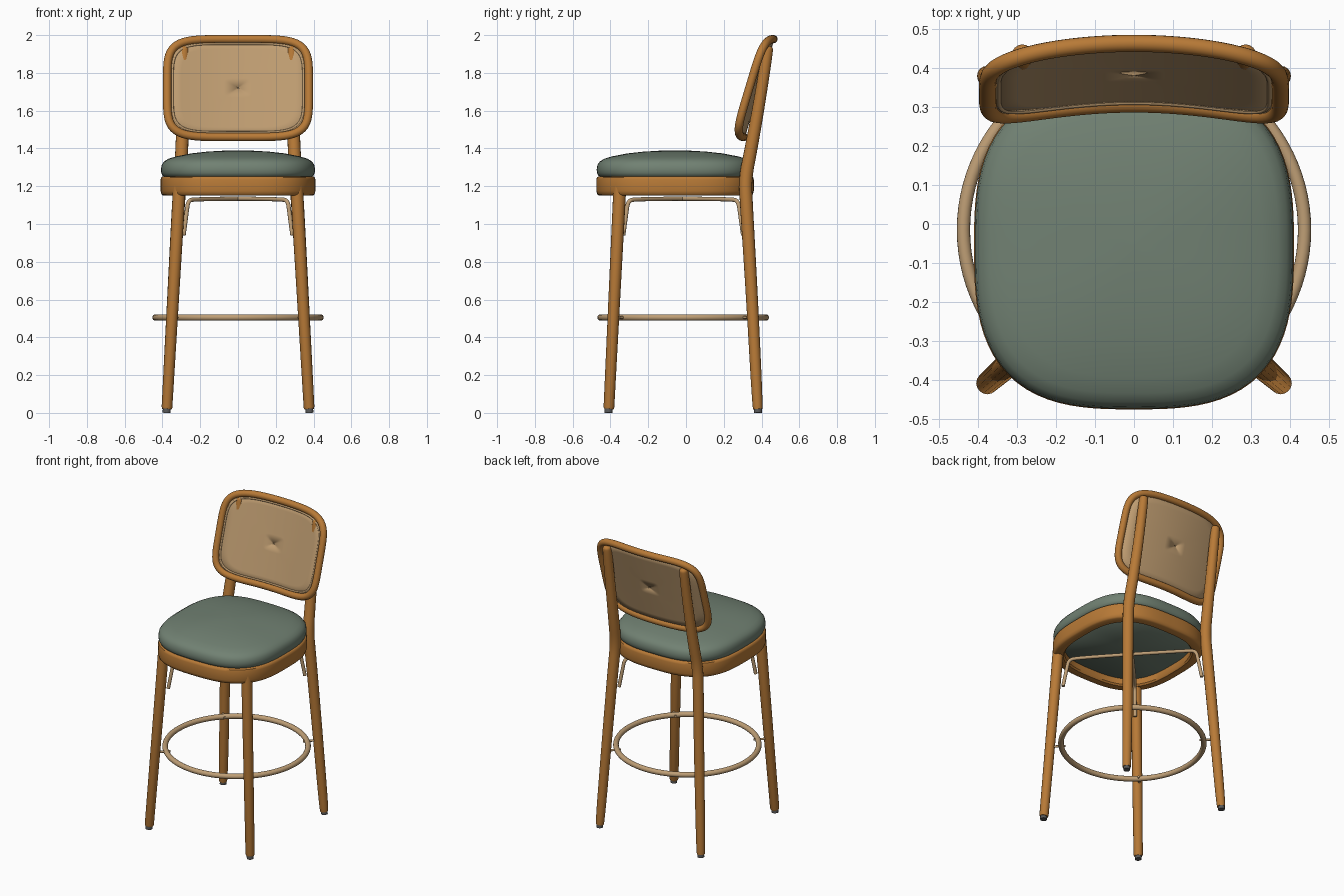
import bpy, bmesh, math
from mathutils import Vector

if "Cube" in bpy.data.objects:
    bpy.data.objects.remove(bpy.data.objects["Cube"])


def material(name, rgb):
    m = bpy.data.materials.new(name)
    m.diffuse_color = (*rgb, 1)
    m.use_nodes = True
    m.node_tree.nodes["Principled BSDF"].inputs["Base Color"].default_value = m.diffuse_color
    return m


WOOD = material("warm oak", (0.48, 0.195, 0.038))
CANE = material("woven cane", (0.52, 0.335, 0.165))
ROD = material("pale brass", (0.52, 0.345, 0.18))
GREEN = material("sage fabric", (0.165, 0.22, 0.17))
GREY = material("grey glide", (0.10, 0.10, 0.10))


def finish(name, mesh, mat, angle=40):
    ob = bpy.data.objects.new(name, mesh)
    bpy.context.collection.objects.link(ob)
    mesh.materials.clear()
    mesh.materials.append(mat)
    bpy.ops.object.select_all(action='DESELECT')
    ob.select_set(True)
    bpy.context.view_layer.objects.active = ob
    bpy.ops.object.shade_smooth_by_angle(angle=math.radians(angle))
    return ob


def tube(name, pts, radius, mat, radii=None, closed=False, smooth=False):
    """Round bar swept along a path, turned into a mesh."""
    cu = bpy.data.curves.new(name, 'CURVE')
    cu.dimensions = '3D'
    cu.bevel_depth = radius
    cu.bevel_resolution = 6
    cu.use_fill_caps = True
    sp = cu.splines.new('NURBS' if smooth else 'POLY')
    sp.points.add(len(pts) - 1)
    for i, p in enumerate(pts):
        sp.points[i].co = (*p, 1)
        sp.points[i].radius = radii[i] if radii else 1
    sp.use_cyclic_u = closed
    if smooth:
        sp.order_u = 3
        sp.use_endpoint_u = True
        sp.resolution_u = 8
    tmp = bpy.data.objects.new(name + "_path", cu)
    bpy.context.collection.objects.link(tmp)
    dg = bpy.context.evaluated_depsgraph_get()
    mesh = bpy.data.meshes.new_from_object(tmp.evaluated_get(dg))
    bpy.data.objects.remove(tmp)
    bm = bmesh.new()
    bm.from_mesh(mesh)
    bmesh.ops.recalc_face_normals(bm, faces=bm.faces)
    bm.to_mesh(mesh)
    bm.free()
    return finish(name, mesh, mat)


def superellipse(a, b, n, count=96):
    out = []
    for i in range(count):
        t = 2 * math.pi * i / count
        c, s = math.cos(t), math.sin(t)
        k = (abs(c) ** n + abs(s) ** n) ** (-1 / n)
        out.append((a * c * k, b * s * k))
    return out


def rings(name, loops, mat, closed=False, caps=False, solid=0, angle=40):
    """Skin between successive loops of points."""
    bm = bmesh.new()
    vs = [[bm.verts.new(p) for p in loop] for loop in loops]
    n = len(vs[0])
    for j in range(len(vs) if closed else len(vs) - 1):
        a, b = vs[j], vs[(j + 1) % len(vs)]
        for i in range(n):
            bm.faces.new((a[i], a[(i + 1) % n], b[(i + 1) % n], b[i]))
    if caps:
        bm.faces.new(vs[0])
        bm.faces.new(vs[-1])
    bmesh.ops.recalc_face_normals(bm, faces=bm.faces)
    mesh = bpy.data.meshes.new(name)
    bm.to_mesh(mesh)
    bm.free()
    ob = finish(name, mesh, mat, angle)
    if solid:
        mod = ob.modifiers.new("thickness", 'SOLIDIFY')
        mod.thickness = solid
        mod.offset = 0
    return ob


# Seat ring and cushion share one rounded-square outline
CY = -0.058
OUTLINE = superellipse(0.41, 0.417, 2.9)


def seat_loops(profile):
    return [[(x * s, CY + y * s, z) for x, y in OUTLINE] for s, z in profile]


rings("seat_ring", seat_loops([
    (0.86, 1.15), (0.965, 1.15), (0.988, 1.157), (1.0, 1.175), (1.0, 1.235),
    (0.992, 1.247), (0.975, 1.252), (0.86, 1.252), (0.84, 1.24), (0.84, 1.16)]),
    WOOD, closed=True)
rings("seat_cushion", seat_loops([
    (0.02, 1.2), (0.86, 1.2), (0.93, 1.245), (0.975, 1.256), (0.99, 1.27),
    (0.995, 1.288), (0.985, 1.313), (0.955, 1.331), (0.9, 1.345), (0.8, 1.358),
    (0.6, 1.374), (0.4, 1.383), (0.2, 1.388), (0.02, 1.39)]),
    GREEN, caps=True, angle=60)

# Legs with grey glides
for side, sx in (("left", -1), ("right", 1)):
    tube(f"front_leg_{side}",
         [(sx * 0.377, -0.409, 0.02), (sx * 0.376, -0.408, 0.03),
          (sx * 0.31, -0.35, 1.2)],
         0.033, WOOD, radii=[0.75, 0.86, 1.03])
    tube(f"back_leg_{side}",
         [(sx * 0.377, 0.38, 0.02), (sx * 0.376, 0.379, 0.035),
          (sx * 0.344, 0.35, 0.6), (sx * 0.316, 0.32, 1.1),
          (sx * 0.305, 0.313, 1.24), (sx * 0.297, 0.345, 1.4),
          (sx * 0.29, 0.39, 1.65), (sx * 0.286, 0.432, 1.915),
          (sx * 0.286, 0.435, 1.938), (sx * 0.286, 0.436, 1.943)],
         0.033, WOOD, radii=[0.75, 0.86, 0.95, 1.03, 1.05, 1.03, 0.95, 0.88, 0.75, 0.4],
         smooth=True)
    for end, y in (("front", -0.41), ("back", 0.381)):
        tube(f"{end}_glide_{side}", [(sx * 0.378, y, 0), (sx * 0.377, y, 0.024)],
             0.021, GREY)

# Foot ring and its four short screws
FOOT_Y = -0.015
tube("foot_ring", [(0.437 * math.cos(i * math.pi / 48),
                    FOOT_Y + 0.437 * math.sin(i * math.pi / 48), 0.505)
                   for i in range(96)], 0.017, ROD, closed=True)
for i in range(4):
    d = Vector((math.cos(math.pi * (i + 0.5) / 2), math.sin(math.pi * (i + 0.5) / 2), 0))
    c = Vector((0, FOOT_Y, 0.505))
    tube(f"foot_ring_screw_{i + 1}", [c + d * 0.412, c + d * 0.48], 0.007, ROD)

# Crossed brace rods under the seat, bent down along the legs
for name, sx in (("a", 1), ("b", -1)):
    path = [(0.288, -0.332, 0.94), (0.272, -0.316, 1.06), (0.264, -0.306, 1.125),
            (0.225, -0.26, 1.131), (0, -0.02, 1.135), (-0.225, 0.232, 1.131),
            (-0.264, 0.276, 1.125), (-0.272, 0.286, 1.06), (-0.288, 0.302, 0.94)]
    tube(f"brace_rod_{name}", [(sx * x, y, z) for x, y, z in path], 0.011, ROD, smooth=True)


# Backrest: leaning, curved rounded rectangle
def back_point(u, v, push=0):
    z = 1.7195 + v
    y = 0.463 + 0.30 * (z - 1.979) - 0.05 * (u / 0.374) ** 2
    return (u, y + push, z)


BACK = superellipse(0.375, 0.259, 5, 128)
tube("backrest_frame", [back_point(u, v) for u, v in BACK], 0.022, WOOD, closed=True)
rings("backrest_cane_panel",
      [[back_point(u * s, v * s) for u, v in BACK]
       for s in (0.005, 0.2, 0.4, 0.6, 0.8, 0.98)],
      CANE, caps=False, solid=0.01)
tube("backrest_cane_edging", [back_point(u * 0.925, v * 0.905, -0.004) for u, v in BACK],
     0.006, CANE, closed=True)
